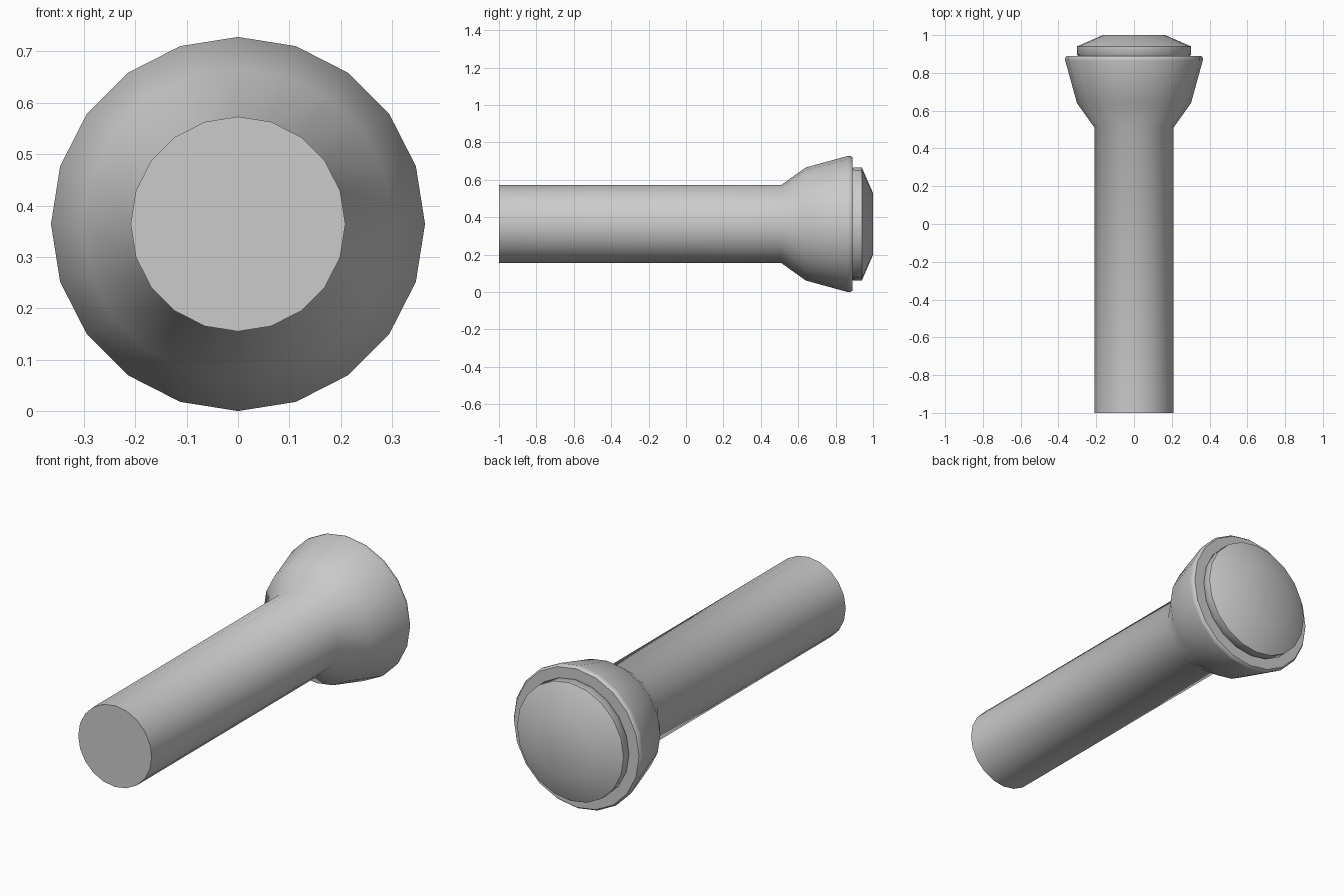
import bpy, bmesh, math

if "Cube" in bpy.data.objects:
    bpy.data.objects.remove(bpy.data.objects["Cube"])

SIDES = 20
AXIS_Z = 0.364  # height of the centre line


def lathe(name, profile, cap_start=False, cap_end=False):
    """Revolve (y, radius) points around the y axis."""
    bm = bmesh.new()
    rings = []
    for y, r in profile:
        ring = []
        for i in range(SIDES):
            a = 2 * math.pi * i / SIDES
            ring.append(bm.verts.new((r * math.sin(a), y, AXIS_Z + r * math.cos(a))))
        rings.append(ring)
    for a, b in zip(rings, rings[1:]):
        for i in range(SIDES):
            j = (i + 1) % SIDES
            bm.faces.new((a[i], b[i], b[j], a[j]))
    if cap_start:
        bm.faces.new(rings[0])
    if cap_end:
        bm.faces.new(rings[-1][::-1])
    # Outward side of the first quad decides the winding
    bm.normal_update()
    bm.faces.ensure_lookup_table()
    if bm.faces[0].normal.z < 0:
        bmesh.ops.reverse_faces(bm, faces=bm.faces[:])
    mesh = bpy.data.meshes.new(name)
    bm.to_mesh(mesh)
    bm.free()
    obj = bpy.data.objects.new(name, mesh)
    bpy.context.collection.objects.link(obj)
    bpy.ops.object.select_all(action='DESELECT')
    bpy.context.view_layer.objects.active = obj
    obj.select_set(True)
    bpy.ops.object.shade_smooth_by_angle(angle=math.radians(50))
    return obj


# Handle tube, flared head and rounded front rim
lathe("torch_body", [(-1.0, 0.209), (0.51, 0.209), (0.64, 0.302),
                     (0.865, 0.364), (0.88, 0.364), (0.89, 0.356),
                     (0.89, 0.292)], cap_start=True)

# Domed lens sitting in the rim
lathe("lens", [(0.889, 0.296), (0.896, 0.303), (0.94, 0.303), (1.0, 0.165)],
      cap_end=True)
